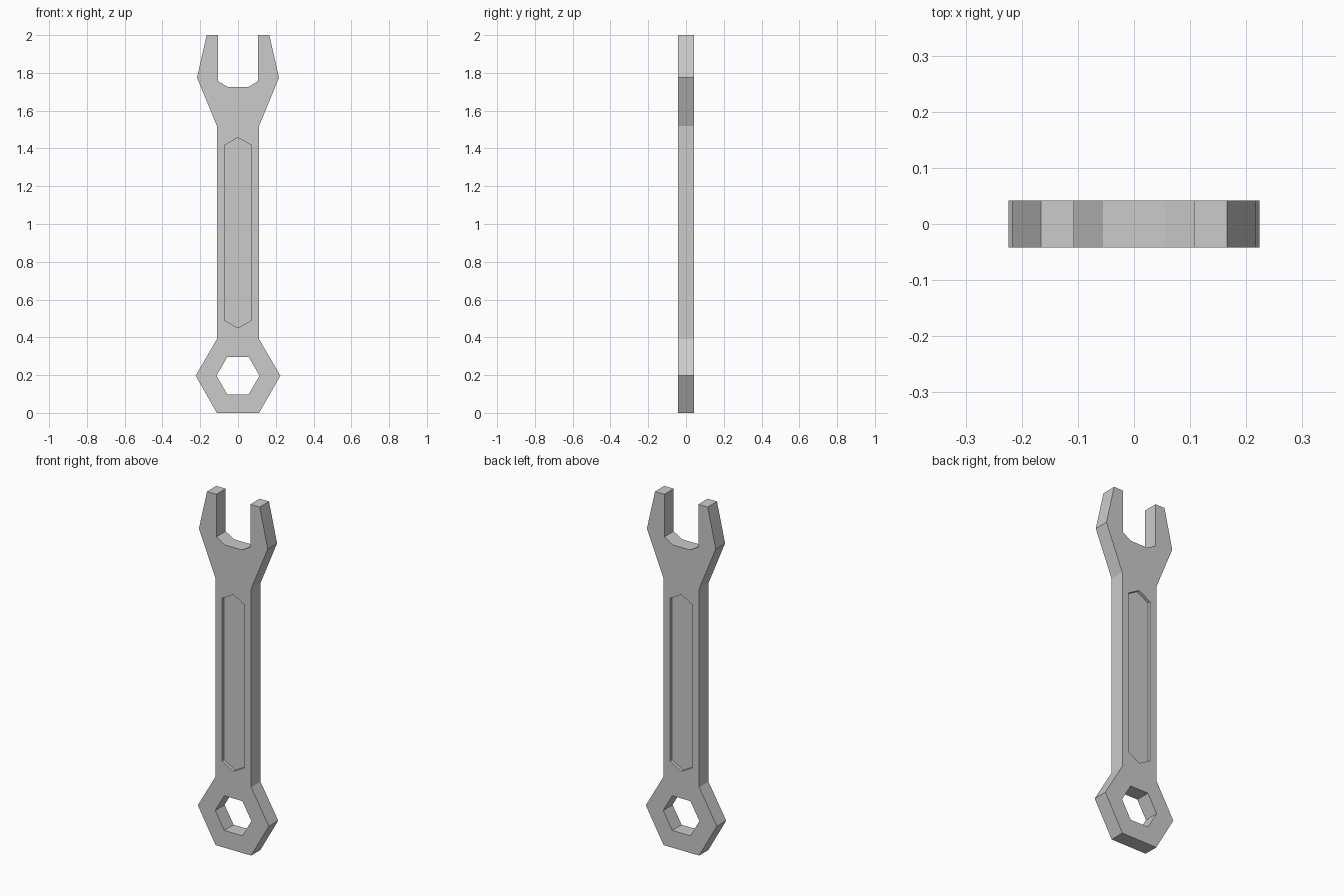
import bpy, bmesh, math

if "Cube" in bpy.data.objects:
    bpy.data.objects.remove(bpy.data.objects["Cube"])

HALF = 0.042      # half thickness of the wrench
DEPTH = 0.017     # depth of the handle recesses


def prism(name, profile, y0, y1):
    """Extrude a closed (x, z) profile along y."""
    bm = bmesh.new()
    face = bm.faces.new([bm.verts.new((x, y0, z)) for x, z in profile])
    ext = bmesh.ops.extrude_face_region(bm, geom=[face])
    for v in ext["geom"]:
        if isinstance(v, bmesh.types.BMVert):
            v.co.y = y1
    bmesh.ops.recalc_face_normals(bm, faces=bm.faces)
    mesh = bpy.data.meshes.new(name)
    bm.to_mesh(mesh)
    bm.free()
    obj = bpy.data.objects.new(name, mesh)
    bpy.context.collection.objects.link(obj)
    return obj


def mirrored(right):
    """Close a right-hand half profile by mirroring it across x = 0."""
    return right + [(-x, z) for x, z in reversed(right) if x > 0]


def cut(target, cutter):
    mod = target.modifiers.new(cutter.name, 'BOOLEAN')
    mod.operation = 'DIFFERENCE'
    mod.solver = 'EXACT'
    mod.object = cutter
    cutter.hide_render = True
    bpy.context.view_layer.objects.active = target
    bpy.ops.object.modifier_apply(modifier=mod.name)
    bpy.data.objects.remove(cutter)


# Body: hexagonal ring end, straight handle and open jaw
wrench = prism("wrench_body", mirrored([
    (0.112, 0.0), (0.224, 0.197), (0.112, 0.39), (0.112, 1.52),
    (0.217, 1.775), (0.166, 2.0), (0.107, 2.0), (0.107, 1.757),
    (0.055, 1.726)]), -HALF, HALF)

# Hexagonal hole through the ring end
hexagon = [(0.114 * math.cos(math.radians(a)), 0.197 + 0.114 * math.sin(math.radians(a)))
           for a in range(0, 360, 60)]
cut(wrench, prism("hex_hole", hexagon, -0.1, 0.1))

# Pointed recess on both faces of the handle
recess = mirrored([(0.0, 0.45), (0.071, 0.49), (0.071, 1.417), (0.0, 1.457)])
for side in (-1, 1):
    cut(wrench, prism("handle_recess", recess, side * (HALF - DEPTH), side * 0.1))
